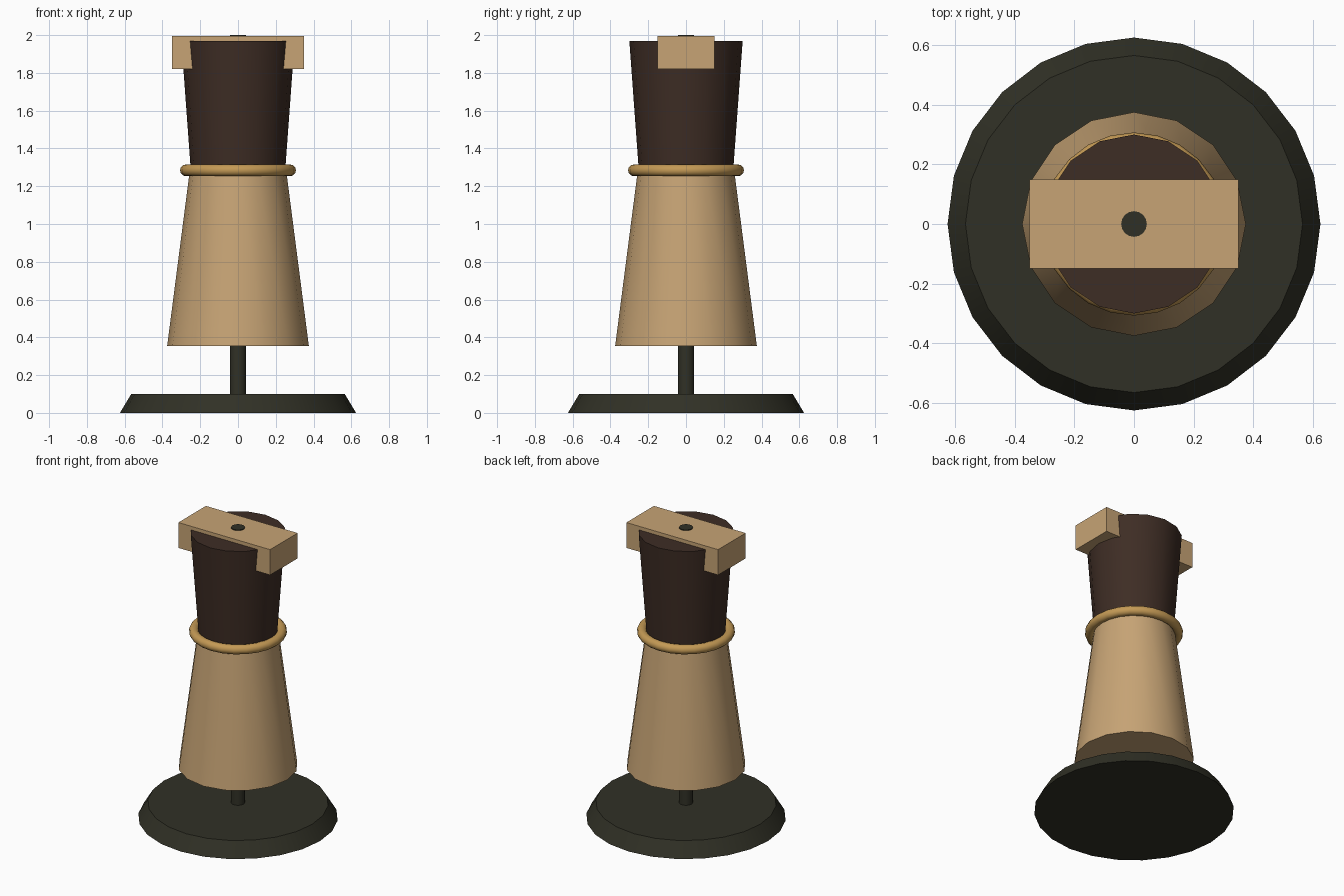
import bpy
import math

cube = bpy.data.objects.get("Cube")
if cube:
    bpy.data.objects.remove(cube, do_unlink=True)


def material(name, rgb):
    mat = bpy.data.materials.new(name)
    mat.use_nodes = True
    mat.diffuse_color = (*rgb, 1)
    bsdf = mat.node_tree.nodes["Principled BSDF"]
    bsdf.inputs["Base Color"].default_value = (*rgb, 1)
    bsdf.inputs["Roughness"].default_value = 0.7
    return mat


tan = material("tan_wood", (0.57, 0.37, 0.178))
brown = material("dark_brown_wood", (0.048, 0.026, 0.018))
brass = material("brass", (0.55, 0.32, 0.09))
iron = material("dark_iron", (0.030, 0.030, 0.019))


def finish(name, mat, smooth=True):
    obj = bpy.context.object
    obj.name = name
    obj.data.name = name
    obj.data.materials.append(mat)
    if smooth:
        bpy.ops.object.shade_smooth_by_angle(angle=math.radians(35))
    return obj


def tapered(name, mat, sides, r_low, r_high, z_low, z_high):
    """Closed tapered cylinder standing between two heights."""
    bpy.ops.mesh.primitive_cone_add(
        vertices=sides, radius1=r_low, radius2=r_high,
        depth=z_high - z_low, location=(0, 0, (z_low + z_high) / 2))
    return finish(name, mat)


# Stand: bevelled foot and the rod running up through the body
tapered("base_plate", iron, 24, 0.625, 0.565, 0, 0.1)
tapered("centre_rod", iron, 16, 0.043, 0.043, 0.1, 2.0)

# Body: flared lower sleeve and dark upper cup
tapered("lower_sleeve", tan, 16, 0.375, 0.255, 0.355, 1.285)
tapered("upper_cup", brown, 16, 0.25, 0.30, 1.285, 1.97)

# Collar at the waist
bpy.ops.mesh.primitive_torus_add(
    major_segments=24, minor_segments=12,
    major_radius=0.276, minor_radius=0.031, location=(0, 0, 1.284))
finish("waist_ring", brass)

# Crossbar let into the top of the cup
bpy.ops.mesh.primitive_cube_add(size=1, location=(0, 0, 1.9075))
bar = finish("top_crossbar", tan, smooth=False)
bar.scale = (0.70, 0.30, 0.175)
bpy.ops.object.transform_apply(location=False, rotation=False, scale=True)
